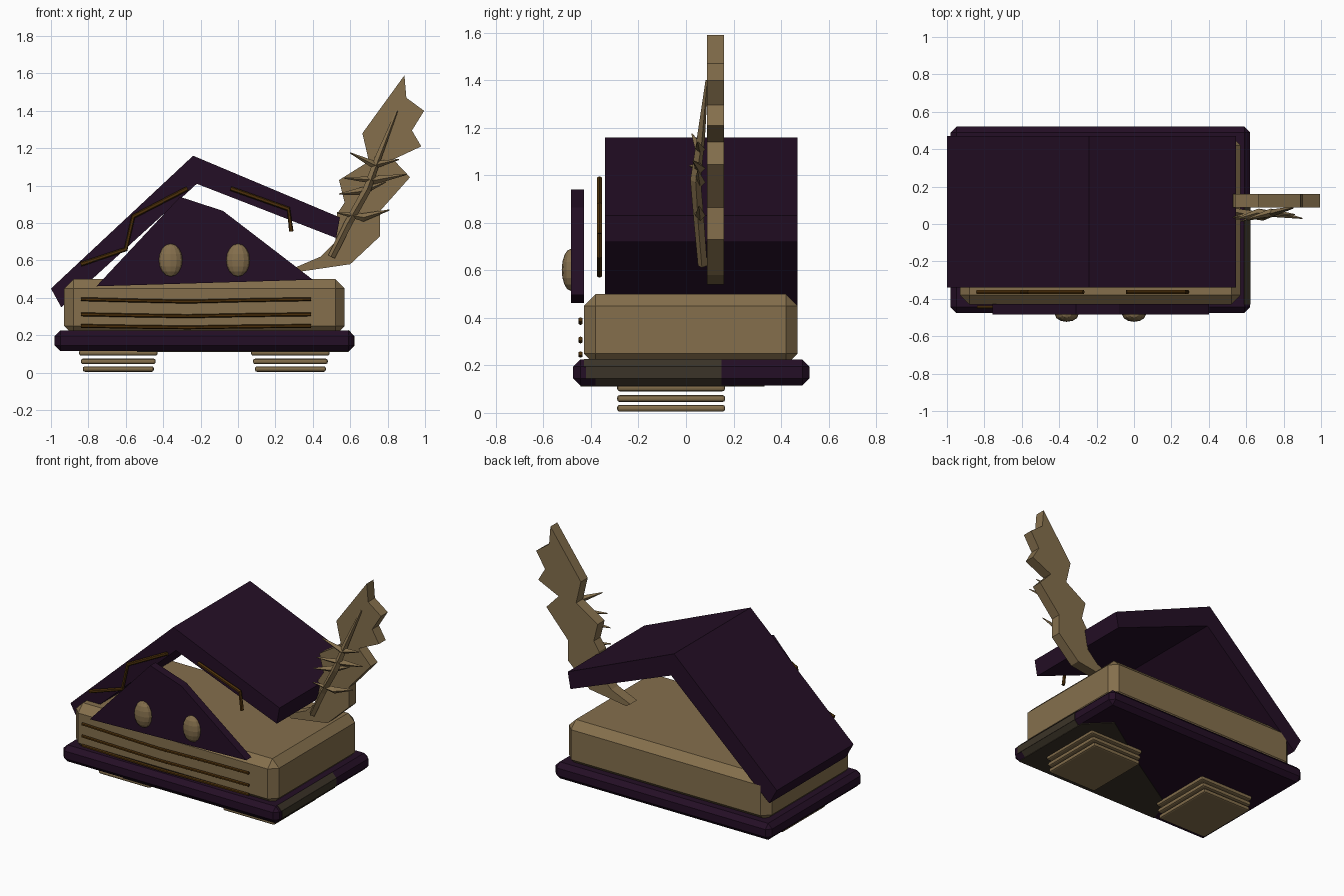
import bpy, bmesh
from mathutils import Vector

if "Cube" in bpy.data.objects:
    bpy.data.objects.remove(bpy.data.objects["Cube"])


def material(name, rgb):
    m = bpy.data.materials.new(name)
    m.diffuse_color = (*rgb, 1)
    m.use_nodes = True
    m.node_tree.nodes["Principled BSDF"].inputs["Base Color"].default_value = m.diffuse_color
    return m


TAN = material("tan", (0.233, 0.159, 0.073))
PLUM = material("dark_plum", (0.0176, 0.0045, 0.0188))
BROWN = material("golden_brown", (0.075, 0.030, 0.003))
OLIVE = material("dark_olive", (0.044, 0.034, 0.021))


def finish(name, bm, mat):
    bmesh.ops.recalc_face_normals(bm, faces=bm.faces)
    me = bpy.data.meshes.new(name)
    bm.to_mesh(me)
    bm.free()
    me.materials.append(mat)
    ob = bpy.data.objects.new(name, me)
    bpy.context.collection.objects.link(ob)
    return ob


def box(name, lo, hi, mat, bevel=0.0, segments=1):
    bm = bmesh.new()
    bmesh.ops.create_cube(bm, size=1)
    for v in bm.verts:
        v.co = [(a + b) / 2 + c * (b - a) for a, b, c in zip(lo, hi, v.co)]
    if bevel:
        bmesh.ops.bevel(bm, geom=bm.edges[:], offset=bevel, segments=segments,
                        profile=0.5, affect='EDGES')
    return finish(name, bm, mat)


def slab(name, outline, start, end, mat, axis=1):
    """Extrude a 2D outline along y (axis 1) or z (axis 2)."""
    def put(p, d):
        return (p[0], d, p[1]) if axis == 1 else (p[0], p[1], d)
    bm = bmesh.new()
    face = bm.faces.new([bm.verts.new(put(p, start)) for p in outline])
    out = bmesh.ops.extrude_face_region(bm, geom=[face])
    shift = Vector(put((0, 0), end - start))
    bmesh.ops.translate(bm, vec=shift,
                        verts=[g for g in out["geom"] if isinstance(g, bmesh.types.BMVert)])
    bmesh.ops.triangulate(bm, faces=[f for f in bm.faces if len(f.verts) > 4])
    return finish(name, bm, mat)


def rod(name, points, radii, mat, sides=6):
    """Faceted tube through the points, capped at both ends."""
    pts = [Vector(p) for p in points]
    bm = bmesh.new()
    rings = []
    for i, p in enumerate(pts):
        d = (pts[min(i + 1, len(pts) - 1)] - pts[max(i - 1, 0)]).normalized()
        q = d.to_track_quat('Z', 'Y')
        r = radii[i] if isinstance(radii, list) else radii
        ring = bmesh.ops.create_circle(bm, segments=sides, radius=r)["verts"]
        for v in ring:
            v.co = p + q @ v.co
        rings.append(ring)
    for a, b in zip(rings, rings[1:]):
        for k in range(sides):
            n = (k + 1) % sides
            bm.faces.new((a[k], a[n], b[n], b[k]))
    bm.faces.new(rings[0])
    bm.faces.new(rings[-1])
    return finish(name, bm, mat)


# Body and base
box("body", (-0.93, -0.43, 0.20), (0.57, 0.47, 0.50), TAN, 0.05)
box("base", (-0.98, -0.475, 0.115), (0.62, 0.52, 0.225), PLUM, 0.03)

# Worn patches under the base and on its right side
slab("base_patch_under", [(0.59, 0.18), (0.44, 0.33), (-0.04, 0.01), (-0.48, -0.26),
                          (-0.54, -0.445), (0.59, -0.445)], 0.111, 0.116, OLIVE, axis=2)
box("base_patch_side", (0.618, -0.42, 0.145), (0.623, 0.15, 0.195), OLIVE)
slab("base_patch_top_bevel", [(0.592, 0.2275), (0.6225, 0.196), (0.619, 0.193), (0.588, 0.224)],
     -0.43, 0.15, OLIVE)
slab("base_patch_low_bevel", [(0.592, 0.1125), (0.6225, 0.144), (0.619, 0.147), (0.588, 0.116)],
     -0.38, 0.15, OLIVE)

# Feet made of stacked plates that narrow downwards
for side, cx in (("left", -0.64), ("right", 0.28)):
    for i, (z, half) in enumerate(((0.0, 0.19), (0.041, 0.20), (0.086, 0.21))):
        box(f"foot_{side}_{i}", (cx - half, -0.29, z + 0.005), (cx + half, 0.165, z + 0.034),
            TAN, 0.011, 2)

# Bent roof
slab("roof", [(-1.0, 0.45), (-0.24, 1.16), (0.545, 0.83), (0.525, 0.72),
              (-0.22, 1.01), (-0.945, 0.35)], -0.34, 0.47, PLUM)

# Front gable with two eyes
slab("front_gable", [(-0.757, 0.462), (-0.31, 0.94), (-0.08, 0.865), (0.40, 0.497)],
     -0.484, -0.429, PLUM)
for side, x in (("left", -0.36), ("right", 0.0)):
    bm = bmesh.new()
    bmesh.ops.create_uvsphere(bm, u_segments=12, v_segments=8, radius=1)
    for v in bm.verts:
        v.co = (x + v.co.x * 0.063, -0.485 + v.co.y * 0.038, 0.602 + v.co.z * 0.088)
    finish(f"eye_{side}", bm, TAN)

# Bent trim rods below the roof edge
rod("trim_left", [(x, -0.364, z) for x, z in
                  ((-0.84, 0.58), (-0.60, 0.66), (-0.56, 0.835), (-0.27, 0.985))], 0.012, BROWN)
rod("trim_right", [(x, -0.364, z) for x, z in
                   ((-0.04, 0.985), (0.27, 0.875), (0.285, 0.755))], 0.012, BROWN)

# Sagging front rods
for i, (z, sag) in enumerate(((0.393, 0.013), (0.312, 0.010), (0.250, 0.008))):
    rod(f"front_rod_{i}", [(-0.84, -0.444, z), (-0.53, -0.444, z - sag * 0.6),
                           (-0.27, -0.444, z - sag), (0.05, -0.444, z - sag * 0.4),
                           (0.39, -0.444, z)], 0.010, BROWN)

# Jagged tail plate
slab("tail", [(0.30, 0.56), (0.33, 0.54), (0.60, 0.58), (0.76, 0.73), (0.76, 0.865),
              (0.92, 1.045), (0.83, 1.14), (0.98, 1.21), (0.93, 1.295), (0.995, 1.40),
              (0.90, 1.47), (0.89, 1.59), (0.665, 1.28), (0.70, 1.13), (0.54, 1.03),
              (0.57, 0.91), (0.53, 0.85), (0.52, 0.70), (0.44, 0.62)], 0.088, 0.16, TAN)

# Raised tail rib
rod("tail_rib", [(0.50, 0.070, 0.62), (0.59, 0.055, 0.80), (0.69, 0.040, 0.98),
                 (0.75, 0.062, 1.15), (0.85, 0.088, 1.40)],
    [0.020, 0.022, 0.022, 0.018, 0.006], TAN, 4)

# Thin barbs across the rib
barbs = (((0.53, 0.035, 0.855), (0.81, 0.055, 0.87), 0.83),
         ((0.54, 0.025, 0.955), (0.79, 0.050, 1.02), 0.97),
         ((0.60, 0.025, 1.175), (0.86, 0.050, 1.14), 1.11),
         ((0.57, 0.015, 1.04), (0.90, 0.030, 1.06), 1.03))
for i, (a, b, z) in enumerate(barbs):
    mid = (Vector(a) + Vector(b)) / 2
    rod(f"tail_barb_{i}", [a, (mid.x, 0.06, z), b], [0.003, 0.022, 0.003], TAN, 4)
